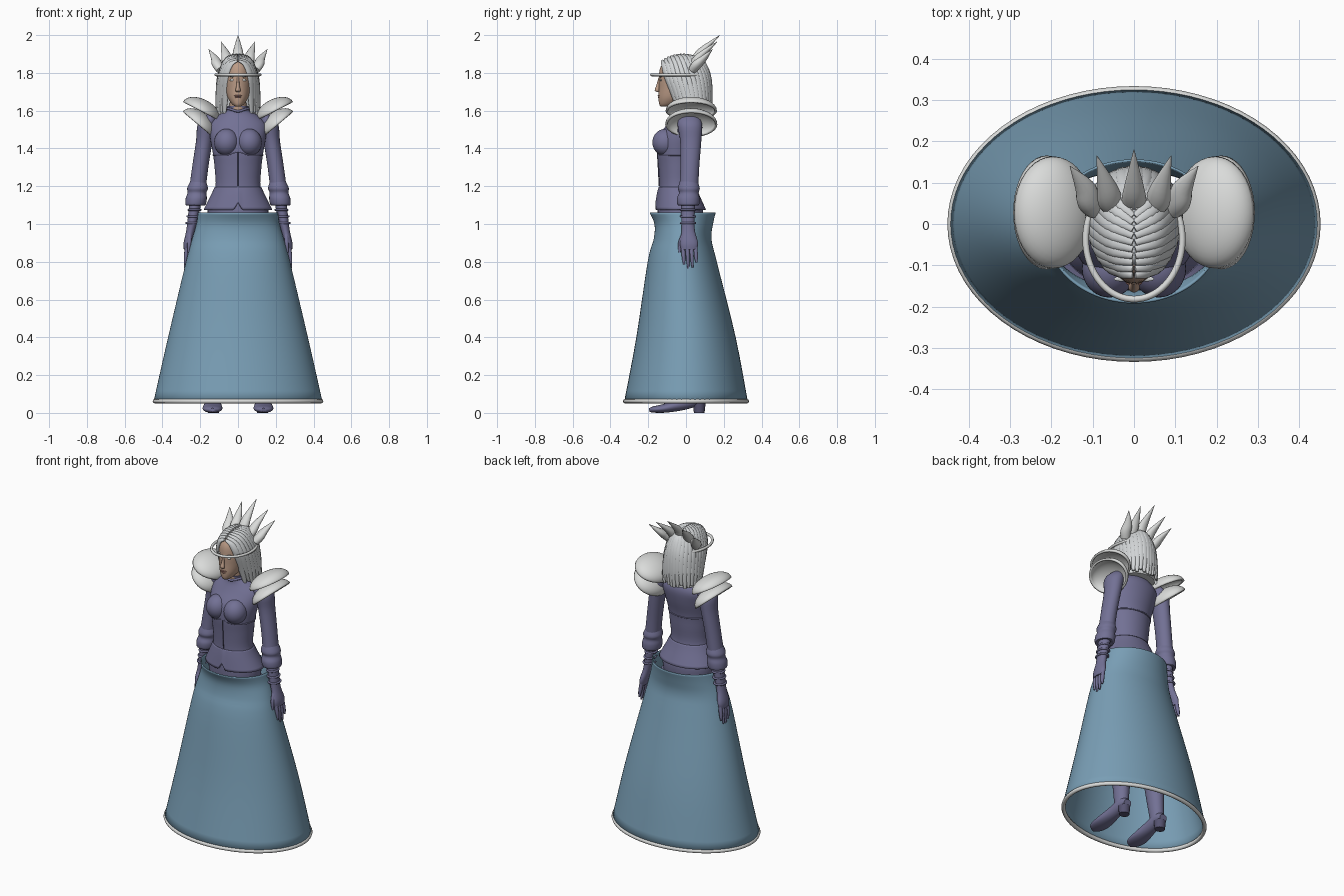
import bpy, bmesh
from math import sin, cos, pi, radians, exp, sqrt
from mathutils import Vector, Matrix

cube = bpy.data.objects.get("Cube")
if cube:
    bpy.data.objects.remove(cube)


def material(name, rgb):
    m = bpy.data.materials.new(name)
    m.use_nodes = True
    m.diffuse_color = (*rgb, 1)
    m.node_tree.nodes["Principled BSDF"].inputs["Base Color"].default_value = (*rgb, 1)
    return m


VIOLET = material("violet cloth", (0.17, 0.165, 0.30))
DARK = material("dark seam", (0.09, 0.085, 0.16))
BLUE = material("blue cloth", (0.19, 0.34, 0.46))
SILVER = material("silver", (0.70, 0.71, 0.70))
HAIR = material("white hair", (0.64, 0.66, 0.67))
SKIN = material("skin", (0.50, 0.33, 0.24))
LIP = material("lips", (0.36, 0.18, 0.15))
PALE = material("pale eyes", (0.75, 0.75, 0.72))


def finish(name, bm, mat, angle=50, shell=0):
    bmesh.ops.recalc_face_normals(bm, faces=bm.faces)
    me = bpy.data.meshes.new(name)
    bm.to_mesh(me)
    bm.free()
    me.materials.append(mat)
    ob = bpy.data.objects.new(name, me)
    bpy.context.collection.objects.link(ob)
    if shell:
        mod = ob.modifiers.new("thickness", "SOLIDIFY")
        mod.thickness, mod.offset = shell, 0
    bpy.ops.object.select_all(action='DESELECT')
    ob.select_set(True)
    bpy.context.view_layer.objects.active = ob
    bpy.ops.object.shade_smooth_by_angle(angle=radians(angle))
    return ob


def bridge(bm, a, b):
    for i in range(len(a)):
        j = (i + 1) % len(a)
        bm.faces.new((a[i], a[j], b[j], b[i]))


def smooth(sections, k):
    """Catmull-Rom interpolation through the sections."""
    out, last = [], len(sections) - 1
    for i in range(last):
        p = [sections[min(max(i + d, 0), last)] for d in (-1, 0, 1, 2)]
        for t in (s / k for s in range(k)):
            out.append([0.5 * (2 * b + (c - a) * t + (2 * a - 5 * b + 4 * c - d) * t * t
                               + (3 * b - a - 3 * c + d) * t ** 3) for a, b, c, d in zip(*p)])
    return out + [list(sections[-1])]


def loft(name, sections, mat, s=1, n=24, side=None, caps=True, k=4, shell=0, tweak=None):
    """Skin over elliptic sections (x, y, z, rx, ry), level or following the path."""
    secs = smooth(sections, k)
    pts = [Vector((s * q[0], q[1], q[2])) for q in secs]
    bm, rings = bmesh.new(), []
    for i, (p, q) in enumerate(zip(pts, secs)):
        u, v = Vector((1, 0, 0)), Vector((0, 1, 0))
        if side:
            t = (pts[min(i + 1, len(pts) - 1)] - pts[max(i - 1, 0)]).normalized()
            u = Vector((s * side[0], side[1], side[2]))
            u = (u - t * u.dot(t)).normalized()
            v = t.cross(u)
        rx, ry = max(q[3], 0.0005), max(q[4], 0.0005)
        ring = [p + u * rx * cos(2 * pi * j / n) + v * ry * sin(2 * pi * j / n) for j in range(n)]
        rings.append([bm.verts.new(tweak(c, i / (len(pts) - 1)) if tweak else c) for c in ring])
    for a, b in zip(rings, rings[1:]):
        bridge(bm, a, b)
    if caps:
        bm.faces.new(rings[0])
        bm.faces.new(rings[-1])
    return finish(name, bm, mat, shell=shell)


def ball(name, loc, size, mat, tilt=0, dome=False):
    bm = bmesh.new()
    bmesh.ops.create_uvsphere(bm, u_segments=40, v_segments=20, radius=1)
    if dome:
        bmesh.ops.delete(bm, geom=[v for v in bm.verts if v.co.z < -0.01], context='VERTS')
    m = Matrix.Translation(loc) @ Matrix.Rotation(tilt, 4, 'Y') @ Matrix.Diagonal((*size, 1))
    bmesh.ops.transform(bm, matrix=m, verts=bm.verts)
    return finish(name, bm, mat, shell=0.012 if dome else 0)


def ring(name, x, y, z, hx, hy, r, mat, dip=0, n=72):
    """Elliptic hoop; dip pulls its front centre down to a point."""
    bm, loops = bmesh.new(), []
    for i in range(n):
        a = 2 * pi * i / n
        d = Vector((sin(a), -cos(a), 0))
        c = Vector((x + hx * d.x, y + hy * d.y, z))
        if d.y < 0:
            c.z -= dip * exp(-(hx * d.x / 0.035) ** 2)
        loops.append([bm.verts.new(c + d * r * cos(b) + Vector((0, 0, r * sin(b))))
                      for b in (2 * pi * j / 8 for j in range(8))])
    for i in range(n):
        bridge(bm, loops[i], loops[(i + 1) % n])
    return finish(name, bm, mat)


# Skirt and hem
loft("skirt", [(0, 0, .055, .445, .325), (0, 0, .4, .367, .26), (0, -.02, .8, .272, .18),
               (0, -.018, .92, .24, .15), (0, -.012, 1.0, .217, .152), (0, -.018, 1.06, .209, .172)],
     BLUE, n=80, caps=False, shell=.006)
ring("skirt_hem", 0, 0, .062, .44, .322, .012, SILVER)

# Torso with collar
loft("torso", [(0, -.03, .98, .15, .115), (0, -.03, 1.08, .16, .12), (0, -.045, 1.19, .12, .095),
               (0, -.045, 1.3, .124, .1), (0, -.045, 1.38, .134, .107), (0, -.032, 1.46, .148, .113),
               (0, -.005, 1.53, .15, .095), (0, 0, 1.575, .105, .075), (0, -.012, 1.6, .062, .06),
               (0, -.02, 1.625, .056, .056)], VIOLET, n=48)


def notch(c, t):
    if c.y < 0:
        c.z += .04 * t * max(0, 1 - abs(c.x) / .022)
    return c


loft("jacket_peplum", [(0, -.045, 1.195, .12, .095), (0, -.04, 1.15, .14, .108), (0, -.028, 1.075, .178, .13)],
     VIOLET, n=120, caps=False, shell=.008, tweak=notch)
ring("waist_seam", 0, -.045, 1.187, .121, .096, .005, DARK, dip=.02)
ring("bodice_seam", 0, -.045, 1.365, .131, .104, .004, VIOLET, dip=-.015)
ring("collar_edge", 0, -.018, 1.612, .059, .058, .007, VIOLET, dip=.015)
loft("front_seam", [(0, -.142, 1.2, .002, .003), (0, -.147, 1.3, .002, .003), (0, -.152, 1.38, .002, .003)],
     DARK, n=6)
loft("neck", [(0, -.03, 1.6, .045, .045), (0, -.035, 1.69, .042, .045)], SKIN)

for s, label in ((1, "left"), (-1, "right")):
    ball(label + "_bust", (s * .06, -.108, 1.432), (.066, .07, .072), VIOLET)

    # Arm, puffed cuff and wrist straps
    loft(label + "_sleeve", [(.13, .015, 1.585, .03, .045), (.162, .02, 1.53, .05, .065),
                             (.178, .025, 1.44, .044, .056), (.2, .02, 1.3, .043, .05),
                             (.214, .015, 1.19, .044, .05)], VIOLET, s)
    loft(label + "_cuff", [(.211, .015, 1.225, .042, .047), (.214, .015, 1.19, .055, .058),
                           (.217, .015, 1.165, .05, .052), (.221, .012, 1.135, .056, .06),
                           (.225, .012, 1.1, .052, .056), (.225, .012, 1.105, .03, .035)], VIOLET, s)
    loft(label + "_glove", [(.225, .012, 1.12, .032, .038), (.24, .01, 1.02, .027, .035),
                            (.252, .012, .96, .023, .036), (.266, .016, .9, .022, .048),
                            (.27, .016, .865, .017, .042)], VIOLET, s)
    for i in range(3):
        ring(f"{label}_wrist_strap_{i}", s * (.23 + .006 * i), .011, 1.075 - .035 * i,
             .031, .037, .006, VIOLET, n=28)

    # Fingers and thumb
    for i in range(4):
        y, drop = -.016 + .022 * i, (.02, 0, .005, .03)[i]
        loft(f"{label}_finger_{i}", [(.268, y, .885, .011, .011), (.276, y + .003, .83, .011, .0105),
                                     (.28, y + .006, .765 + drop, .005, .005)], VIOLET, s, n=10)
    loft(label + "_thumb", [(.255, -.01, .95, .012, .014), (.258, -.03, .9, .011, .012),
                            (.262, -.034, .85, .006, .006)], VIOLET, s, n=10)

    # Double shoulder bowls, open outwards
    ball(label + "_lower_pauldron", (s * .212, .028, 1.527), (.1, .132, .062), SILVER, -s * radians(40), True)
    ball(label + "_upper_pauldron", (s * .197, .028, 1.598), (.1, .13, .058), SILVER, -s * radians(27), True)

    # Leg and heeled boot
    loft(label + "_leg", [(.085, -.02, 1.0, .075, .09), (.11, 0, .6, .062, .07), (.12, .03, .3, .052, .06),
                          (.13, .045, .07, .036, .042)], VIOLET, s)
    loft(label + "_boot", [(.13, .1, .06, .025, .02), (.13, .06, .07, .036, .034), (.132, -.02, .048, .042, .034),
                           (.135, -.11, .025, .053, .024), (.135, -.17, .018, .042, .017),
                           (.135, -.195, .015, .012, .01)], VIOLET, s, side=(1, 0, 0))
    loft(label + "_heel", [(.13, .07, 0, .03, .028), (.13, .07, .05, .034, .034)], DARK, s, n=16, k=1)

# Head and face
loft("head", [(0, -.108, 1.622, .014, .025), (0, -.095, 1.635, .032, .047), (0, -.07, 1.67, .055, .076),
              (0, -.045, 1.72, .069, .099), (0, -.038, 1.77, .073, .106), (0, -.03, 1.83, .07, .105),
              (0, -.02, 1.87, .05, .08), (0, -.02, 1.885, .01, .02)], SKIN, n=40)
loft("nose", [(0, -.138, 1.775, .006, .008), (0, -.147, 1.735, .008, .01), (0, -.153, 1.708, .014, .013),
              (0, -.145, 1.698, .008, .006)], SKIN, n=14)
ball("upper_lip", (0, -.141, 1.679, ), (.02, .009, .005), LIP)
ball("lower_lip", (0, -.14, 1.67), (.016, .009, .005), LIP)
for s, label in ((1, "left"), (-1, "right")):
    ball(label + "_eye", (s * .03, -.134, 1.762), (.014, .005, .006), PALE)
    ball(label + "_brow", (s * .031, -.133, 1.78), (.018, .006, .003), HAIR, -s * .15)
    ball(label + "_ear", (s * .073, -.03, 1.735), (.01, .018, .03), SKIN)

# Hair: inner volume, then parted strands combed down each side
loft("hair_volume", [(0, .045, 1.575, .096, .072), (0, .035, 1.68, .093, .08), (0, .02, 1.78, .094, .1),
                     (0, .002, 1.845, .08, .105), (0, -.01, 1.882, .05, .08), (0, -.015, 1.893, .01, .02)],
     HAIR, n=40)
for s, label in ((1, "left"), (-1, "right")):
    for i in range(13):
        a = radians(40 + 11.3 * i)
        y = -.125 + .016 * i
        top = 1.897 - 3 * (y + .02) ** 2
        ox, oy = sin(a), -cos(a)
        end = 1.575 + (.0, .018, .006)[i % 3]
        loft(f"{label}_hair_strand_{i}",
             [(.003, y, top, .008, .006), (.062 * ox, y * .6 + .055 * oy, top - .02, .017, .008),
              (.1 * ox, -.005 + .128 * oy, 1.785, .02, .01), (.107 * ox, .022 + .108 * oy, 1.68, .021, .012),
              (.112 * ox, .038 + .09 * oy, end, .008, .006)],
             HAIR, s, n=10, side=(cos(a), sin(a), 0))

# Circlet around the brow
ring("circlet", 0, -.037, 1.79, .117, .145, .008, SILVER)

# Crown of five swept-back spikes
for i in range(-2, 3):
    q = abs(i)
    s = -1 if i < 0 else 1
    bx, bz = .046 * q, 1.84 - .006 * q * q
    tx, ty, tz = ((0, .18, 2.0), (.09, .165, 1.965), (.155, .14, 1.925))[q]
    mx = bx + (tx - bx) * .45
    loft(f"crown_spike_{i + 3}",
         [(bx, .035, bz, .026, .022), (mx * .6 + bx * .4, .057, bz + (tz - bz) * .25, .03, .024),
          (mx, .09, bz + (tz - bz) * .52, .024, .018), (tx, ty, tz, .001, .001)],
         SILVER, s, n=12, side=(1, -.4 * q, 0))
